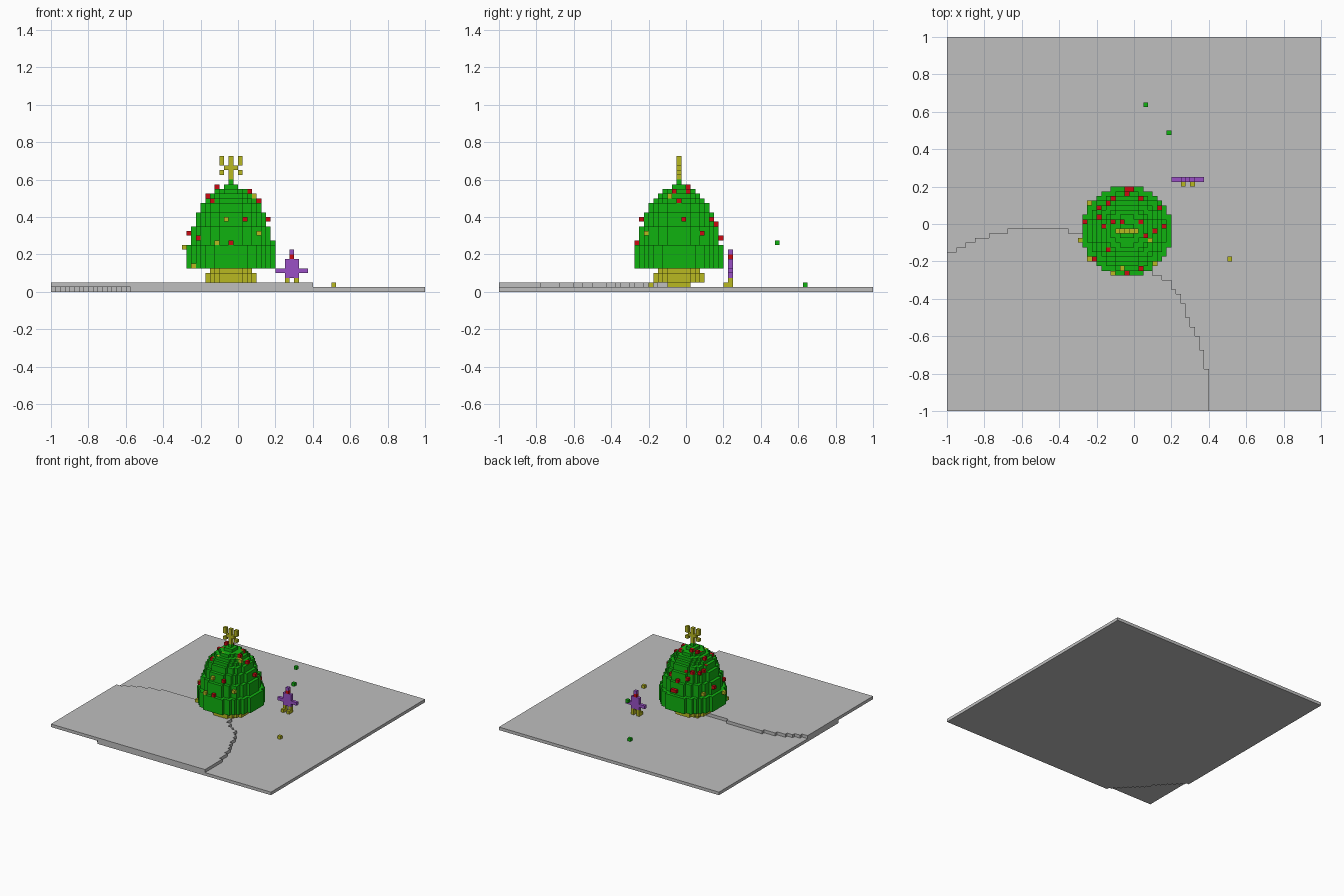
import bpy, bmesh, math

V = 0.025  # edge of one building block

cube = bpy.data.objects.get("Cube")
if cube:
    bpy.data.objects.remove(cube)


def material(name, rgb):
    m = bpy.data.materials.new(name)
    m.use_nodes = True
    m.diffuse_color = (*rgb, 1)
    m.node_tree.nodes["Principled BSDF"].inputs["Base Color"].default_value = (*rgb, 1)
    return m


GREY = material("stone grey", (0.52, 0.52, 0.52))
GREEN = material("leaf green", (0.005, 0.45, 0.005))
YELLOW = material("mustard yellow", (0.48, 0.48, 0.015))
RED = material("bauble red", (0.6, 0.003, 0.006))
PURPLE = material("toy purple", (0.32, 0.08, 0.56))


def pos(x, y, z):
    return (x * V - 1, y * V - 1, z * V)


def prism(bm, outline, z0, z1):
    """Extrude a flat outline, in block units, from z0 to z1."""
    low = [bm.verts.new(pos(x, y, z0)) for x, y in outline]
    top = [bm.verts.new(pos(x, y, z1)) for x, y in outline]
    bm.faces.new(low[::-1])
    bm.faces.new(top)
    n = len(outline)
    for i in range(n):
        j = (i + 1) % n
        bm.faces.new((low[i], low[j], top[j], top[i]))


def box(bm, x, y, z, w=1, d=1, h=1):
    prism(bm, [(x, y), (x + w, y), (x + w, y + d), (x, y + d)], z, z + h)


def disc(r, c=38.5):
    """Stepped circle of radius r blocks around (c, c)."""
    n = int(r)
    side = []
    for row in range(-n, n + 1):
        half = int(math.sqrt(r * r - row * row)) + 0.5
        for y in (row - 0.5, row + 0.5):
            side.append((half, y))
    pts = side + [(-x, y) for x, y in reversed(side)]
    # drop points in the middle of straight runs and repeats
    keep = []
    for i, p in enumerate(pts):
        a, b = pts[i - 1], pts[(i + 1) % len(pts)]
        if not (a[0] == p[0] == b[0] or a[1] == p[1] == b[1]):
            keep.append((c + p[0], c + p[1]))
    return keep


def stairs(points):
    """Join points by moving along y first, then along x."""
    out = [points[0]]
    for a, b in zip(points, points[1:]):
        if a[0] != b[0] and a[1] != b[1]:
            out.append((a[0], b[1]))
        out.append(b)
    return out


def finish(name, bm, mat):
    bmesh.ops.recalc_face_normals(bm, faces=bm.faces[:])
    me = bpy.data.meshes.new(name)
    bm.to_mesh(me)
    bm.free()
    me.materials.append(mat)
    ob = bpy.data.objects.new(name, me)
    bpy.context.collection.objects.link(ob)
    return ob


def blocks(name, mat, cells):
    bm = bmesh.new()
    for c in cells:
        box(bm, *c)
    return finish(name, bm, mat)


# Ground: base slab with a stepped notch under one corner
bm = bmesh.new()
notch = [(0, 20)] + [(i, 19 - i - (i > 8)) for i in range(1, 18)] + [(18, 0)]
prism(bm, stairs(notch) + [(80, 0), (80, 80), (0, 80)], 0, 1)
finish("ground_slab", bm, GREY)

# Raised terrace with a stepped edge
bm = bmesh.new()
edge = [(56, 0), (55, 9), (54, 13), (53, 16), (52, 18), (51, 20), (50, 23),
        (49, 25), (48, 26), (46, 28), (44, 29), (42, 31), (40, 34), (37, 36),
        (34, 37), (26, 38)]
back = [(26, 39), (13, 39), (13, 38), (9, 38), (9, 37), (6, 37), (6, 36),
        (4, 36), (4, 35), (2, 35), (2, 34), (0, 34)]
prism(bm, [(0, 0)] + stairs(edge) + back, 1, 2)
finish("ground_terrace", bm, GREY)

# Trunk
bm = bmesh.new()
box(bm, 35, 36, 1, 6, 5, 1)
prism(bm, disc(5.5), 2, 4)
prism(bm, disc(4.5), 4, 5)
finish("trunk", bm, YELLOW)

# Foliage: stacked discs (radius, bottom, top)
bm = bmesh.new()
for r, z0, z1 in [(9.5, 5, 10), (8.5, 10, 14), (7.5, 14, 17), (6.5, 17, 19),
                  (5.5, 19, 20), (4.5, 20, 21), (3.5, 21, 22), (1.5, 22, 23),
                  (0.5, 23, 24)]:
    prism(bm, disc(r), z0, z1)
finish("foliage", bm, GREEN)

# Star on top
star = [(38, 38, 24, 1, 1, 5), (37, 38, 26), (39, 38, 26)]
for x in (36, 40):
    star += [(x, 38, 27, 1, 1, 2), (x, 38, 25)]
blocks("star", YELLOW, star)

# Baubles
blocks("red_baubles", RED, [
    (29, 40, 12), (31, 32, 11), (46, 39, 15), (41, 30, 15), (38, 29, 10),
    (45, 43, 12), (44, 38, 19), (35, 40, 22), (32, 40, 18), (32, 41, 17),
    (33, 39, 20), (38, 47, 11), (39, 47, 11), (38, 46, 14), (41, 45, 15),
    (35, 45, 15), (34, 44, 17), (36, 44, 17), (40, 43, 19), (32, 43, 17),
    (37, 40, 22), (41, 40, 21), (35, 38, 21), (42, 37, 21), (34, 34, 19)])
blocks("yellow_baubles", YELLOW, [
    (30, 44, 11), (28, 36, 9), (30, 32, 5), (37, 35, 21), (42, 36, 20),
    (43, 36, 20), (36, 34, 20), (44, 31, 12), (37, 30, 15), (35, 29, 10)])

# Small toy figure behind the tree
blocks("toy_body", PURPLE, [(50, 49, 3, 3, 1, 4), (48, 49, 4, 2), (53, 49, 4, 2),
                            (51, 49, 8)])
blocks("toy_face", RED, [(51, 49, 7)])
blocks("toy_legs", YELLOW, [(x, y, 1, 1, 1, h) for x in (50, 52)
                            for y, h in ((49, 2), (48, 1))])

# Loose blocks
blocks("loose_green_blocks", GREEN, [(42, 65, 1), (47, 59, 10)])
blocks("loose_yellow_block", YELLOW, [(60, 32, 1)])
